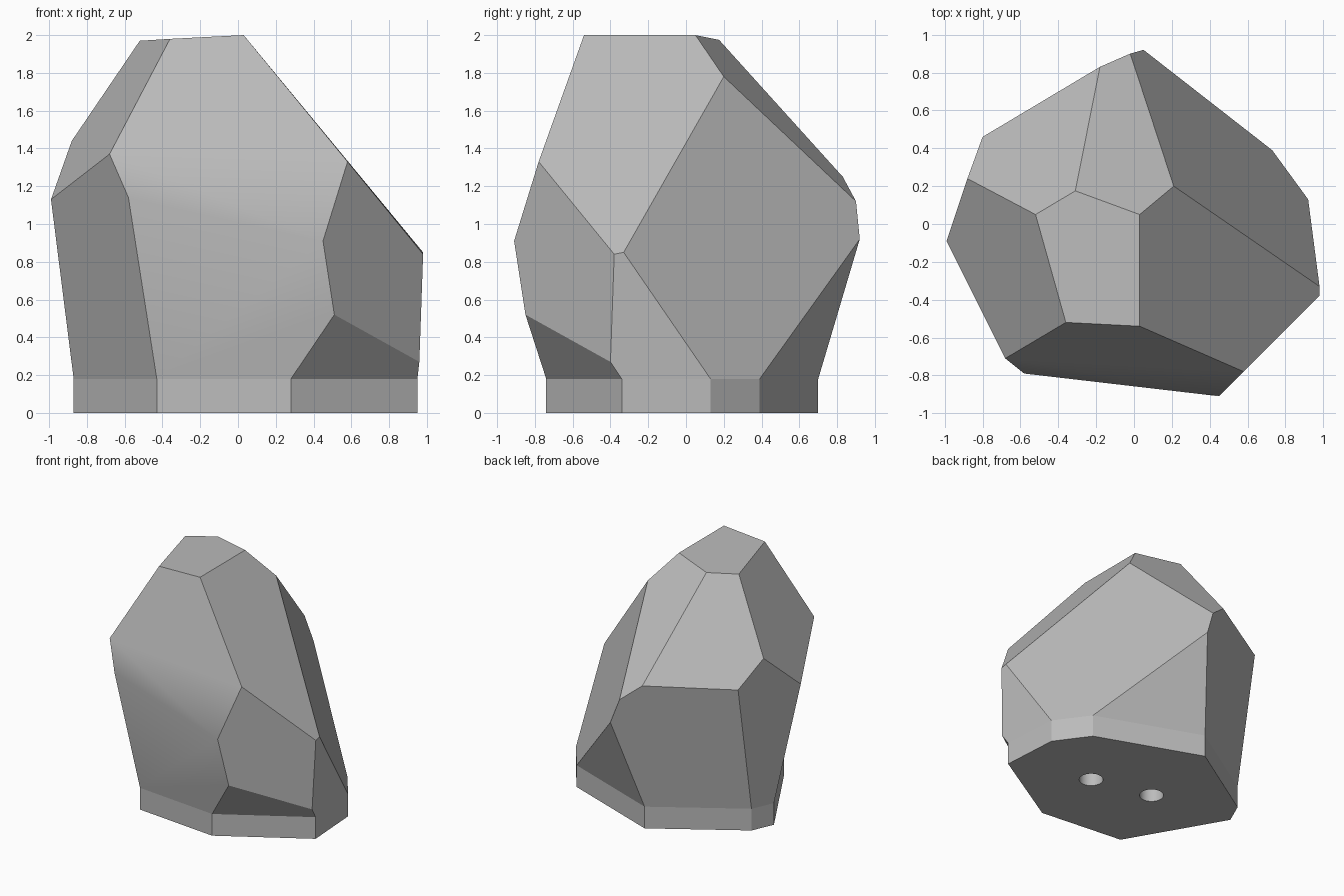
import bpy
import bmesh
from mathutils import Vector

cube = bpy.data.objects.get("Cube")
if cube:
    bpy.data.objects.remove(cube, do_unlink=True)

BASE_HEIGHT = 0.18

stone_grey = bpy.data.materials.new("stone_grey")
stone_grey.use_nodes = True
colour = (0.5, 0.5, 0.5, 1)
stone_grey.diffuse_color = colour
stone_grey.node_tree.nodes["Principled BSDF"].inputs["Base Color"].default_value = colour


def make_object(name, bm):
    """Turn a bmesh into a linked object with the stone material."""
    bmesh.ops.recalc_face_normals(bm, faces=bm.faces[:])
    mesh = bpy.data.meshes.new(name)
    bm.to_mesh(mesh)
    bm.free()
    mesh.materials.append(stone_grey)
    obj = bpy.data.objects.new(name, mesh)
    bpy.context.collection.objects.link(obj)
    return obj


# Footprint shared by the base plate and the bottom of the rock
footprint = {
    "a": (-.43, -.67), "b": (.28, -.74), "c": (.95, -.34), "d": (.92, .13),
    "e": (.73, .39), "f": (-.11, .70), "g": (-.79, .27), "h": (-.87, .09),
}

# Corners of the faceted rock
corners = {
    "A": (-.52, .05, 1.97), "B": (-.31, .175, 1.975), "C": (.03, .05, 2),
    "D": (.03, -.54, 2), "E": (-.36, -.52, 1.98), "F": (.21, .2, 1.78),
    "G": (-.02, .9, 1.12), "H": (-.18, .83, 1.25), "I": (-.8, .46, 1.24),
    "J": (-.88, .24, 1.44), "K": (-.99, -.09, 1.13), "L": (-.68, -.71, 1.37),
    "M": (.58, -.78, 1.33), "N": (.45, -.91, .91), "O": (-.58, -.79, 1.14),
    "P": (.98, -.33, .85), "Q": (.98, -.38, .84), "R": (.05, .92, .92),
    "U": (.51, -.85, .52), "W": (.96, -.4, .27),
}
for key, (x, y) in footprint.items():
    corners[key] = (x, y, BASE_HEIGHT)

# Facets, each spelled by its corners: crown, back, front, sides, underside
facets = """ABCDE BCFGH ABHIJ AJKLE EDML LMNO ONUba KLOah IJKhg
GHIgfR Rfe FGRedP FPQMDC MNUWQ UWcb PQWcd abcdefgh""".split()

# Rock body
bm = bmesh.new()
verts = {key: bm.verts.new(co) for key, co in corners.items()}
for facet in facets:
    bm.faces.new([verts[key] for key in facet])
bmesh.ops.recalc_face_normals(bm, faces=bm.faces[:])
for face in bm.faces:
    face.smooth = True
# Only the rounded front blends; every other edge stays crisp
for edge in bm.edges:
    edge.smooth = all(face.normal.y < -0.75 for face in edge.link_faces)
rock = make_object("rock_body", bm)
weighted = rock.modifiers.new("weighted_normals", "WEIGHTED_NORMAL")
weighted.keep_sharp = True

# Base plate
bm = bmesh.new()
outline = bm.faces.new([bm.verts.new((x, y, 0)) for x, y in footprint.values()])
raised = bmesh.ops.extrude_face_region(bm, geom=[outline], use_keep_orig=True)
top = [v for v in raised["geom"] if isinstance(v, bmesh.types.BMVert)]
bmesh.ops.translate(bm, verts=top, vec=Vector((0, 0, BASE_HEIGHT)))
base = make_object("base_plate", bm)

# Two round screw holes in the underside
for x, y in ((.32, -.12), (-.18, -.01)):
    bpy.ops.mesh.primitive_cylinder_add(vertices=32, radius=.09, depth=1, location=(x, y, 0))
    cutter = bpy.context.object
    cutter.name = "hole_cutter"
    cutter.hide_render = True
    cut = base.modifiers.new("screw_hole", "BOOLEAN")
    cut.operation = "DIFFERENCE"
    cut.solver = "EXACT"
    cut.object = cutter
    bpy.ops.object.select_all(action="DESELECT")
    bpy.context.view_layer.objects.active = base
    base.select_set(True)
    bpy.ops.object.modifier_apply(modifier=cut.name)
    bpy.data.objects.remove(cutter, do_unlink=True)
bpy.ops.object.shade_smooth_by_angle(angle=0.35)
